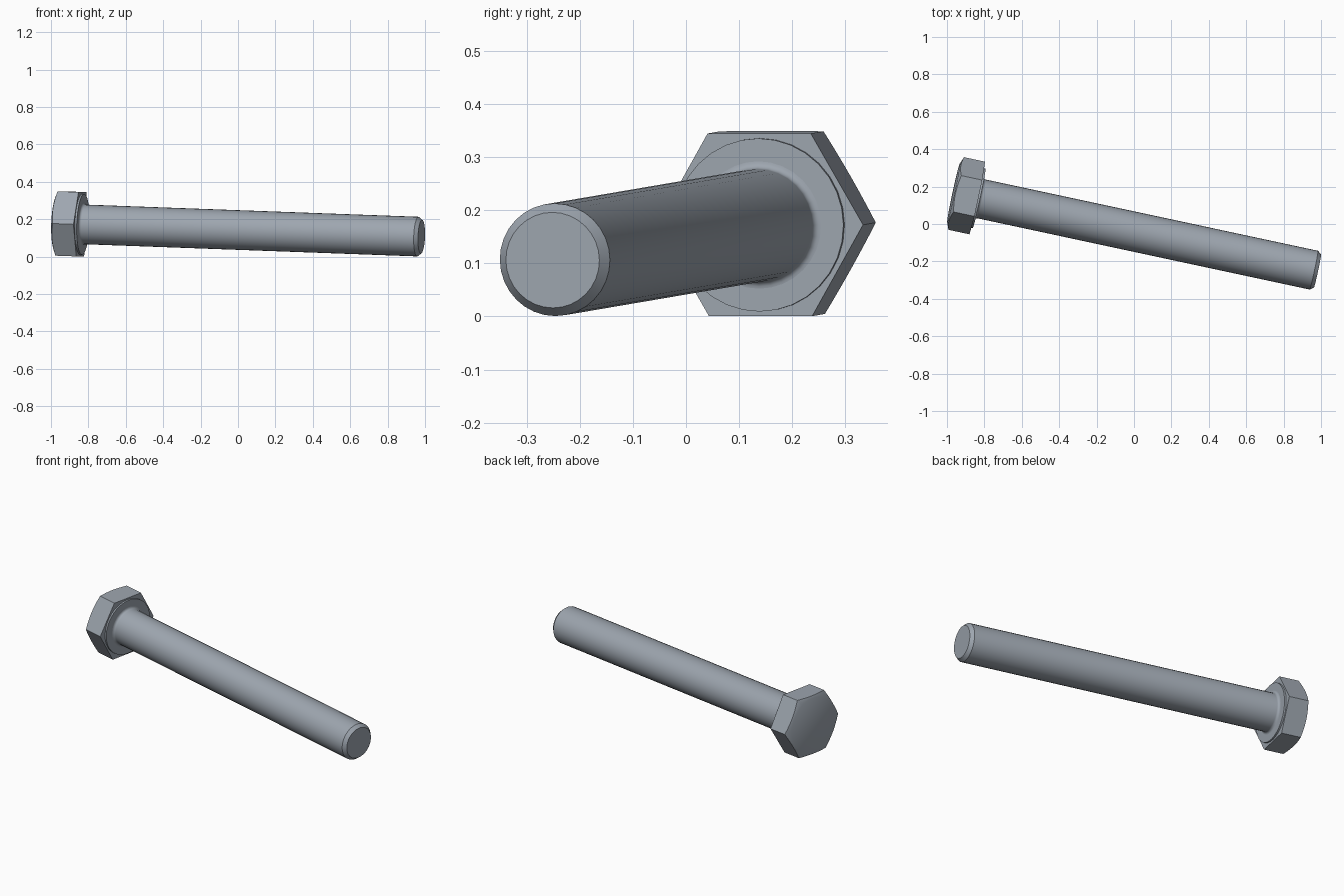
import bpy, bmesh
from math import sin, cos, pi, radians
from mathutils import Vector, Matrix

cube = bpy.data.objects.get("Cube")
if cube:
    bpy.data.objects.remove(cube)

steel = bpy.data.materials.new("steel grey")
steel.use_nodes = True
colour = (0.34, 0.38, 0.43, 1)
steel.diffuse_color = colour
steel.node_tree.nodes["Principled BSDF"].inputs["Base Color"].default_value = colour

# Bolt frame: local z runs from the underside of the head to the tip
head_base = Vector((-0.838, 0.139, 0.1725))
tip = Vector((0.981, -0.251, 0.106))
length = (tip - head_base).length
axis = (tip - head_base).normalized()
side = Vector((0, 0, 1)).cross(axis).normalized()
up = axis.cross(side)
frame = Matrix.Translation(head_base) @ Matrix((side, up, axis)).transposed().to_4x4()


def skin(name, rings):
    """Join equal-sized rings of points with quads and cap both ends."""
    bm = bmesh.new()
    loops = [[bm.verts.new(frame @ Vector(p)) for p in ring] for ring in rings]
    n = len(loops[0])
    for a, b in zip(loops, loops[1:]):
        for i in range(n):
            j = (i + 1) % n
            bm.faces.new((a[i], a[j], b[j], b[i]))
    bm.faces.new(loops[0])
    bm.faces.new(loops[-1])
    bmesh.ops.recalc_face_normals(bm, faces=bm.faces)
    mesh = bpy.data.meshes.new(name)
    bm.to_mesh(mesh)
    bm.free()
    mesh.materials.append(steel)
    obj = bpy.data.objects.new(name, mesh)
    bpy.context.collection.objects.link(obj)
    bpy.ops.object.select_all(action='DESELECT')
    obj.select_set(True)
    bpy.context.view_layer.objects.active = obj
    bpy.ops.object.shade_smooth_by_angle(angle=radians(30))
    return obj


def lathe(name, profile, n=32):
    turns = [2 * pi * i / n for i in range(n)]
    return skin(name, [[(r * cos(t), r * sin(t), h) for t in turns] for h, r in profile])


# Hexagonal head, its outer corners cut by a shallow cone
apothem, height, cap_radius, slope = 0.172, 0.13, 0.16, 0.4
turns = [2 * pi * i / 48 for i in range(48)]
front, back, cap = [], [], []
for t in turns:
    r = apothem / cos(t % (pi / 3) - pi / 6)
    front.append((r * cos(t), r * sin(t), 0))
    back.append((r * cos(t), r * sin(t), -height + (r - cap_radius) * slope))
    cap.append((cap_radius * cos(t), cap_radius * sin(t), -height))
skin("hex_head", [front, back, cap])

# Thin round bearing face under the head
face = 0.01
lathe("washer_face", [(-0.005, 0.163), (face, 0.163)])

# Shank with a fillet at the head and a chamfered tip
radius, fillet = 0.106, 0.014
curve = [(face + fillet * (1 - cos(a)), radius + fillet * (1 - sin(a)))
         for a in [k * pi / 10 for k in range(6)]]
lathe("shank", curve + [(length - 0.02, radius), (length, 0.09)])
